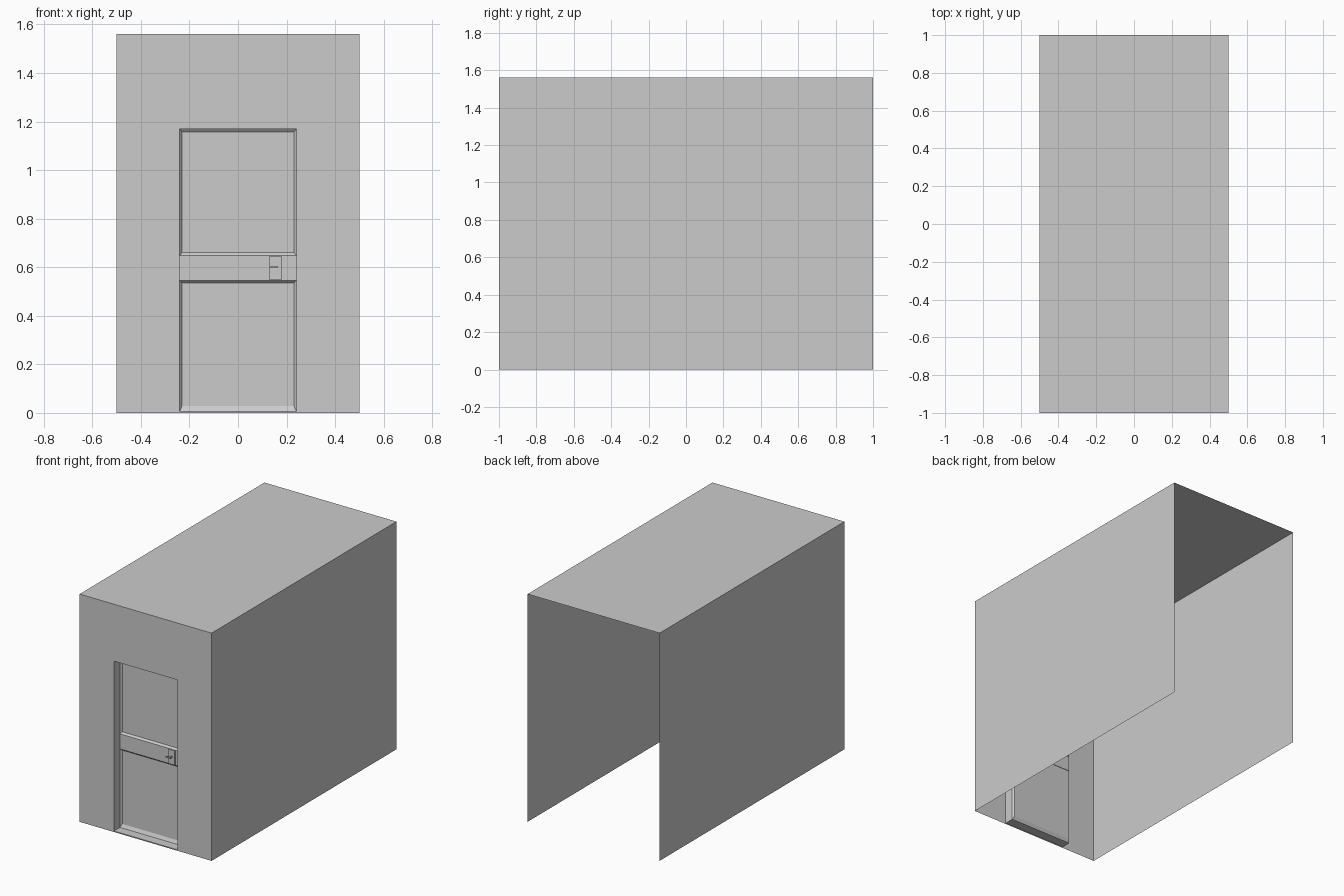
import bpy, bmesh

if "Cube" in bpy.data.objects:
    bpy.data.objects.remove(bpy.data.objects["Cube"])

W, D, H = 0.5, 1.0, 1.56            # half width, half depth, height
DW, DB, DT = 0.24, 0.007, 1.17      # door opening half width, bottom, top
Y0, Y1, Y2 = -D, -0.936, -0.924     # wall face, rail face, panel face


def mesh_object(name, faces):
    bm = bmesh.new()
    for f in faces:
        bm.faces.new([bm.verts.new(p) for p in f])
    bmesh.ops.remove_doubles(bm, verts=bm.verts, dist=1e-5)
    me = bpy.data.meshes.new(name)
    bm.to_mesh(me)
    bm.free()
    ob = bpy.data.objects.new(name, me)
    bpy.context.collection.objects.link(ob)
    return ob


def ring(x0, x1, z0, z1, y):
    return [(x0, y, z0), (x1, y, z0), (x1, y, z1), (x0, y, z1)]


def bridge(a, b):
    return [[a[i], a[(i + 1) % 4], b[(i + 1) % 4], b[i]] for i in range(4)]


def box(name, x0, x1, y0, y1, z0, z1):
    bpy.ops.mesh.primitive_cube_add(size=1, location=((x0 + x1) / 2, (y0 + y1) / 2, (z0 + z1) / 2))
    ob = bpy.context.object
    ob.name = name
    ob.scale = (x1 - x0, y1 - y0, z1 - z0)
    return ob


# Shell: roof and side walls, open at the back and underneath
mesh_object("roof", [[(-W, -D, H), (W, -D, H), (W, D, H), (-W, D, H)]])
mesh_object("right_wall", [[(W, -D, 0), (W, D, 0), (W, D, H), (W, -D, H)]])
mesh_object("left_wall", [[(-W, D, 0), (-W, -D, 0), (-W, -D, H), (-W, D, H)]])

# Front wall with doorway
opening = ring(-DW, DW, DB, DT, Y0)
mesh_object("front_wall", bridge(ring(-W, W, 0, H, Y0), opening))

# Jambs, lintel and threshold
mesh_object("door_reveal", bridge(opening, ring(-DW, DW, DB, DT, Y1)))

# Door panels sunk behind a sloped moulding
for name, z0, z1, i0, i1 in (("lower_panel", DB, 0.545, 0.029, 0.534),
                             ("upper_panel", 0.648, DT, 0.66, 1.156)):
    inner = ring(-0.23, 0.23, i0, i1, Y2)
    mesh_object(name, bridge(ring(-DW, DW, z0, z1, Y1), inner) + [inner])

# Middle rail
mesh_object("middle_rail", [ring(-DW, DW, 0.545, 0.648, Y1)])

# Lock plate and lever handle
box("lock_plate", 0.13, 0.18, Y1 - 0.008, Y1, 0.548, 0.646)
box("handle_stem", 0.156, 0.165, Y1 - 0.035, Y1 - 0.006, 0.598, 0.606)
box("handle_lever", 0.13, 0.165, Y1 - 0.035, Y1 - 0.026, 0.598, 0.606)
